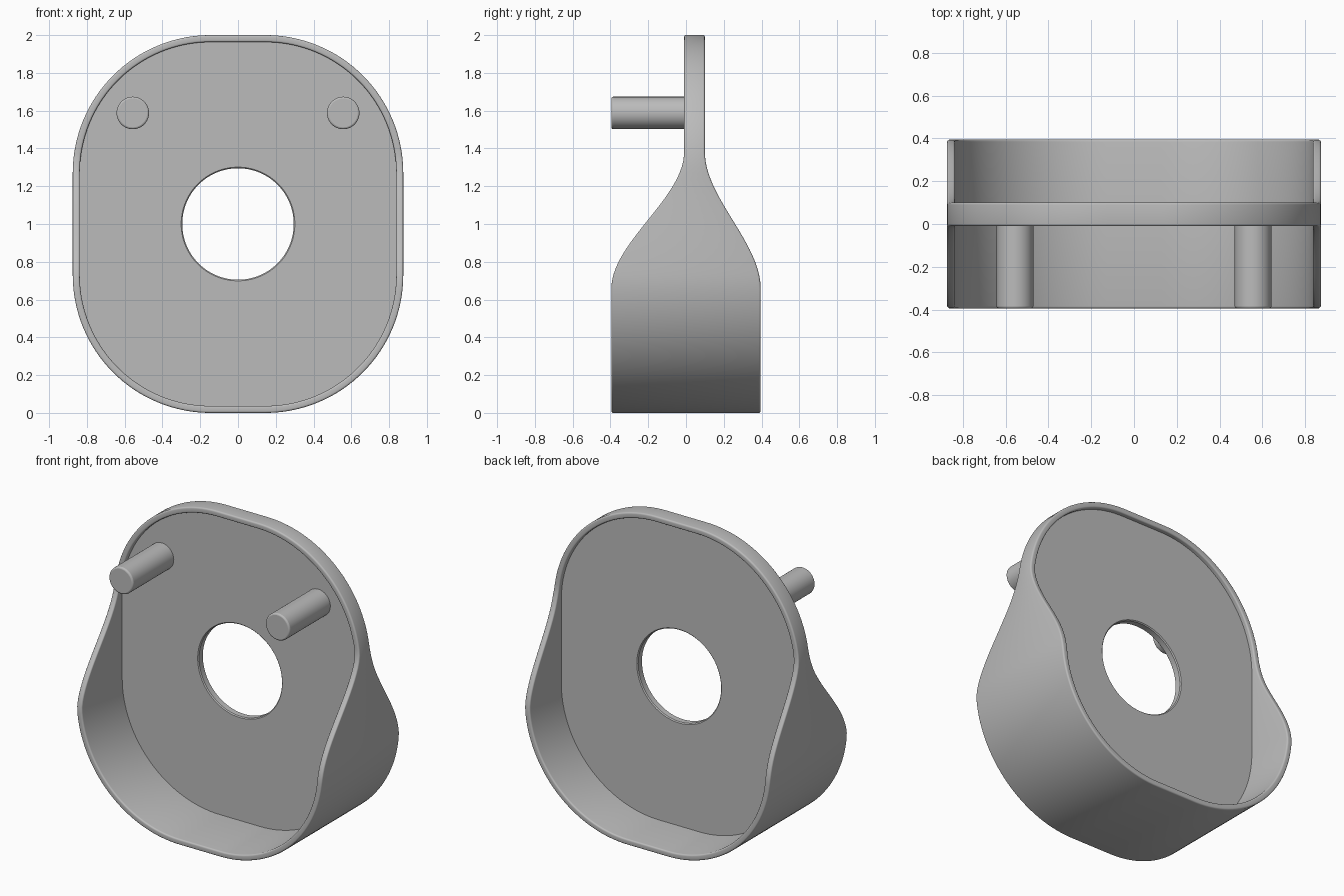
import bpy, bmesh, math

cube = bpy.data.objects.get("Cube")
if cube:
    bpy.data.objects.remove(cube, do_unlink=True)

grey = bpy.data.materials.new("plain grey")
grey.use_nodes = True
COLOUR = (0.5, 0.5, 0.5, 1)
grey.diffuse_color = COLOUR
grey.node_tree.nodes["Principled BSDF"].inputs["Base Color"].default_value = COLOUR

MID_Z, RADIUS, FLAT_X, FLAT_Z = 1.0, 0.73, 0.145, 0.27
WALL, FILLET = 0.037, 0.01


def outline():
    """Corner-arc and side points of the rounded rectangle, as (centre, direction)."""
    pts = []
    for q, (sx, sz) in enumerate([(1, 1), (-1, 1), (-1, -1), (1, -1)]):
        cx, cz = sx * FLAT_X, sz * FLAT_Z
        for i in range(33):
            a = (q + i / 32) * math.pi / 2
            pts.append((cx, cz, math.cos(a), math.sin(a)))
        # Subdivide the straight run to the next corner
        nx, nz = (-cx, cz) if q % 2 == 0 else (cx, -cz)
        for i in range(1, 16):
            t = i / 16
            pts.append((cx + (nx - cx) * t, cz + (nz - cz) * t,
                        math.cos(a), math.sin(a)))
    return pts


def edge_depth(z, low, high):
    """Depth of the wall edge: deep below, easing to a thin rim above."""
    t = min(max((z - 0.66) / 0.72, 0), 1)
    return low + (high - low) * t * t * (3 - 2 * t)


def loft(name, loops, closed=True):
    """Skin a row of equal-length vertex loops into a tube."""
    bm = bmesh.new()
    rows = [[bm.verts.new(p) for p in loop] for loop in loops]
    for r in range(len(rows)):
        a, b = rows[r], rows[(r + 1) % len(rows)]
        for i in range(len(a)):
            j = (i + 1) % len(a)
            bm.faces.new((a[i], a[j], b[j], b[i]))
    bmesh.ops.recalc_face_normals(bm, faces=bm.faces)
    mesh = bpy.data.meshes.new(name)
    bm.to_mesh(mesh)
    bm.free()
    obj = bpy.data.objects.new(name, mesh)
    bpy.context.collection.objects.link(obj)
    finish(obj)
    return obj


def finish(obj):
    obj.data.materials.clear()
    obj.data.materials.append(grey)
    bpy.ops.object.select_all(action="DESELECT")
    obj.select_set(True)
    bpy.context.view_layer.objects.active = obj
    bpy.ops.object.shade_smooth_by_angle(angle=math.radians(35))


shape = outline()


def wall_loop(inset, front, shift):
    """One loop of the wall, shifted inward from its front or back edge."""
    loop = []
    for cx, cz, dx, dz in shape:
        r = RADIUS - inset
        z_outer = MID_Z + cz + RADIUS * dz
        y = (edge_depth(z_outer, -0.395, -0.01) + shift if front
             else edge_depth(z_outer, 0.395, 0.1) - shift)
        loop.append((cx + r * dx, y, MID_Z + cz + r * dz))
    return loop


# Surrounding wall with softly rounded edges
arc = [(FILLET * (1 - math.cos(a)), FILLET * (1 - math.sin(a)))
       for a in (i * math.pi / 8 for i in range(5))]
section = [(u, True, v) for u, v in arc]
section += [(WALL - u, True, v) for u, v in reversed(arc)]
section += [(WALL - u, False, v) for u, v in arc]
section += [(u, False, v) for u, v in reversed(arc)]
loft("surrounding_wall", [wall_loop(*s) for s in section])

# Web plate with a round centre hole
PLATE_FRONT, PLATE_BACK, HOLE = 0.02, 0.07, 0.295


def plate_loop(y):
    r = RADIUS - WALL + 0.008
    return [(cx + r * dx, y, MID_Z + cz + r * dz) for cx, cz, dx, dz in shape]


def hole_loop(radius, y):
    loop = []
    for x, _, z in plate_loop(0):
        a = math.atan2(z - MID_Z, x)
        loop.append((radius * math.cos(a), y, MID_Z + radius * math.sin(a)))
    return loop


loft("web_plate", [
    plate_loop(PLATE_FRONT), hole_loop(HOLE + 0.006, PLATE_FRONT),
    hole_loop(HOLE, PLATE_FRONT + 0.006), hole_loop(HOLE, PLATE_BACK - 0.006),
    hole_loop(HOLE + 0.006, PLATE_BACK), plate_loop(PLATE_BACK)])

# Pair of round pegs on the front
for side, sign in (("left", 1), ("right", -1)):
    tip, root = -0.395, 0.04
    bpy.ops.mesh.primitive_cylinder_add(
        vertices=48, radius=0.086, depth=root - tip,
        location=(sign * 0.557, (tip + root) / 2, 1.588),
        rotation=(math.pi / 2, 0, 0))
    peg = bpy.context.object
    peg.name = side + "_peg"
    bevel = peg.modifiers.new("rounded ends", "BEVEL")
    bevel.width, bevel.segments = 0.01, 3
    bevel.limit_method = "ANGLE"
    bevel.angle_limit = math.radians(40)
    finish(peg)
